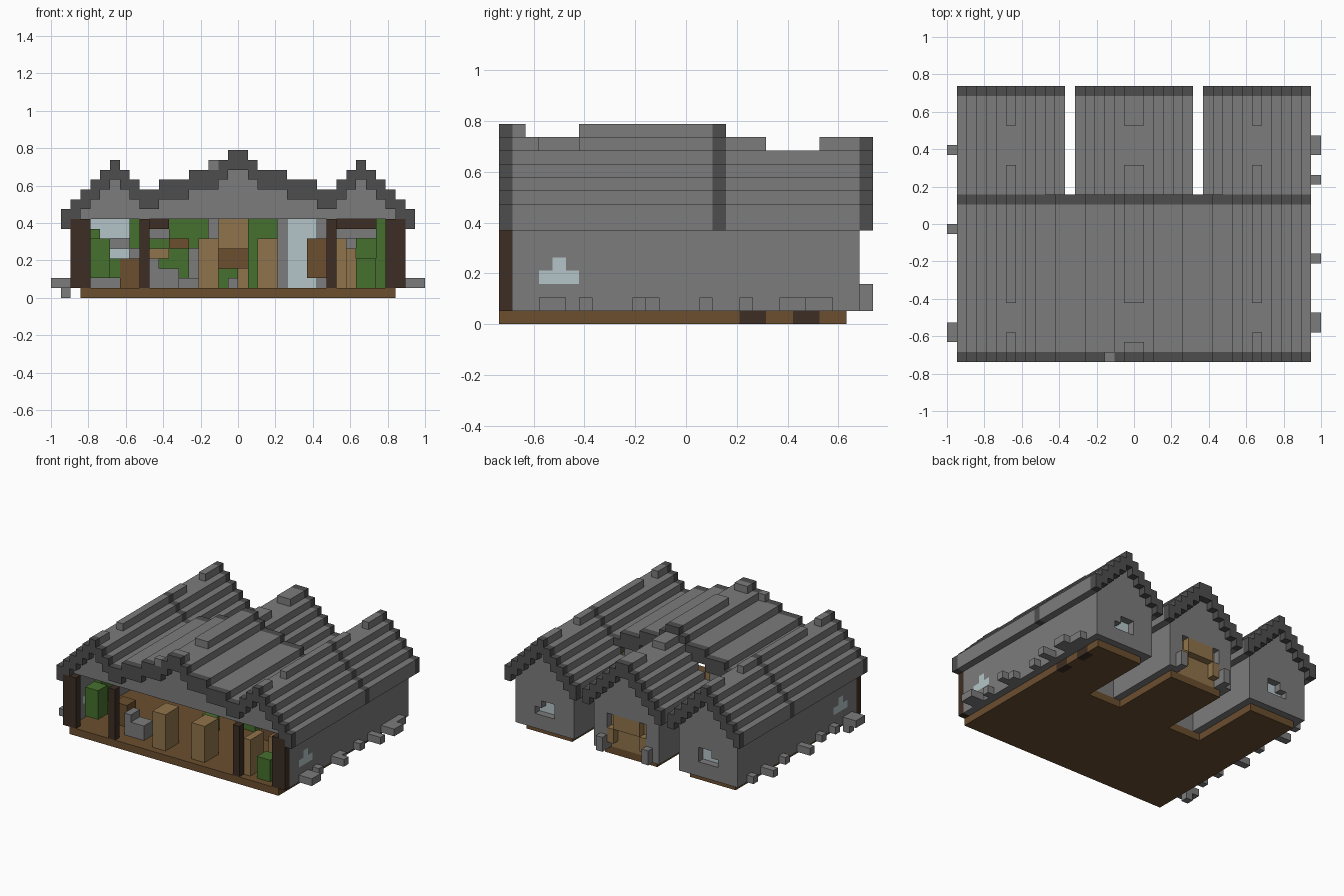
import bpy, bmesh
from mathutils import Vector

UNIT = 2 / 38
WIDE, DEEP = 38, 28
COLOURS = {
    "stone": (.2, .2, .2), "dark_stone": (.076, .076, .076),
    "plank": (.145, .077, .028), "light_wood": (.28, .175, .07),
    "dark_wood": (.048, .027, .017), "leaf": (.062, .16, .027),
    "glass": (.46, .56, .58),
}
MATS = {}


def make_materials():
    for name, rgb in COLOURS.items():
        mat = bpy.data.materials.new(name)
        mat.use_nodes = True
        mat.diffuse_color = (*rgb, 1)
        shader = next(n for n in mat.node_tree.nodes if n.type == "BSDF_PRINCIPLED")
        shader.inputs["Base Color"].default_value = (*rgb, 1)
        shader.inputs["Roughness"].default_value = .9
        MATS[name] = mat


def fill(cells, mat, x, y, z, mirror=False):
    """Fill half-open ranges of the block grid; mat None removes blocks."""
    for i in range(*x):
        for j in range(*y):
            for k in range(*z):
                for c in ({i, WIDE - 1 - i} if mirror else {i}):
                    if mat:
                        cells[c, j, k] = mat
                    else:
                        cells.pop((c, j, k), None)


def build(name, cells):
    """Turn a set of blocks into one mesh made of its exposed faces only."""
    bm = bmesh.new()
    verts = {}
    used = sorted(set(cells.values()))
    for cell, mat in cells.items():
        for axis in range(3):
            for side in (0, 1):
                beside = list(cell)
                beside[axis] += 2 * side - 1
                if tuple(beside) in cells:
                    continue
                a, b = (axis + 1) % 3, (axis + 2) % 3
                ring = []
                for da, db in ((0, 0), (1, 0), (1, 1), (0, 1)):
                    p = list(cell)
                    p[axis] += side
                    p[a] += da
                    p[b] += db
                    key = tuple(p)
                    if key not in verts:
                        at = Vector(key) - Vector((WIDE / 2, DEEP / 2, 0))
                        verts[key] = bm.verts.new(at * UNIT)
                    ring.append(verts[key])
                if not side:
                    ring.reverse()
                face = bm.faces.new(ring)
                face.material_index = used.index(mat)
    bmesh.ops.dissolve_limit(bm, angle_limit=.01, verts=bm.verts[:],
                             edges=bm.edges[:], delimit={"MATERIAL"})
    mesh = bpy.data.meshes.new(name)
    bm.to_mesh(mesh)
    bm.free()
    for mat in used:
        mesh.materials.append(MATS[mat])
    obj = bpy.data.objects.new(name, mesh)
    bpy.context.collection.objects.link(obj)


def main_height(x):
    """Roof top over the wide hall: a middle gable between two side gables."""
    x = min(x, WIDE - 1 - x)
    side = 14 - abs(x - 6)
    middle = 15 if x == 18 else 14 if x == 17 else 13 if x > 13 else 12 if x > 10 else 11
    return max(side, middle) if x > 8 else side


def wing_height(x):
    """Roof top over the three rear wings; zero in the gaps between them."""
    x = min(x, WIDE - 1 - x)
    return 14 - abs(x - 6) if x < 12 else x - 4 if x > 12 else 0


def roof():
    cells = {}
    for x in range(1, WIDE - 1):
        for y in range(DEEP):
            top = main_height(x) if y < 17 else wing_height(x)
            if not top:
                continue
            mat = "dark_stone" if y in (0, 16, 27) else "stone"
            fill(cells, mat, (x, x + 1), (y, y + 1), (top - 2, top))
    # weathered gaps in the ridges
    fill(cells, None, (18, 19), (2, 6), (14, 15), True)
    fill(cells, None, (18, 19), (20, 24), (13, 14), True)
    fill(cells, None, (6, 7), (3, 6), (13, 14), True)
    fill(cells, None, (6, 7), (20, 24), (13, 14), True)
    fill(cells, "stone", (16, 17), (0, 1), (13, 14))
    build("roof", cells)


def gables():
    front, rear, inner = {}, {}, {}
    for x in range(2, WIDE - 2):
        fill(front, "stone", (x, x + 1), (1, 2), (8, main_height(x) - 1))
        if wing_height(x) > 9:
            fill(rear, "stone", (x, x + 1), (26, 27), (8, wing_height(x) - 1))
        else:
            fill(inner, "stone", (x, x + 1), (15, 16), (8, main_height(x) - 1))
    build("front_gable", front)
    build("rear_gables", rear)
    build("inner_gables", inner)


def walls():
    cells = {}
    full = (1, 8)
    fill(cells, "stone", (2, 3), (1, 27), full, True)        # outer sides
    fill(cells, "stone", (10, 11), (15, 27), full, True)     # side wing inner walls
    fill(cells, "stone", (14, 15), (15, 27), full, True)     # middle wing walls
    fill(cells, "stone", (11, 14), (15, 16), full, True)     # back of the gaps
    fill(cells, "stone", (3, 10), (26, 27), full, True)      # side wing ends
    fill(cells, "stone", (15, 19), (26, 27), full, True)     # middle wing end
    # rear windows with a small step on top
    fill(cells, None, (5, 8), (26, 27), (3, 5), True)
    fill(cells, "glass", (5, 8), (25, 26), (3, 5), True)
    fill(cells, "stone", (5, 6), (26, 27), (4, 5), True)
    # side windows
    fill(cells, "glass", (2, 3), (3, 6), (3, 4), True)
    fill(cells, "glass", (2, 3), (4, 5), (4, 5), True)
    # rear doorway
    fill(cells, None, (16, 19), (26, 27), (1, 6), True)
    # pale panes inside
    fill(cells, "glass", (24, 27), (14, 15), full)
    fill(cells, "glass", (4, 8), (24, 25), (6, 8))
    build("walls", cells)


def posts():
    cells = {}
    full = (1, 8)
    fill(cells, "dark_wood", (2, 4), (0, 1), full, True)
    fill(cells, "dark_wood", (9, 10), (0, 1), full, True)
    for y in (8, 14, 25, 26):
        fill(cells, "dark_wood", (2, 3), (y, y + 1), full, True)
    for x in (10, 14):
        fill(cells, "dark_wood", (x, x + 1), (25, 27), full, True)
    build("posts", cells)


def floor():
    cells = {}
    level = (0, 1)
    fill(cells, "plank", (3, 19), (0, 16), level, True)
    fill(cells, "plank", (3, 10), (16, 26), level, True)
    fill(cells, "plank", (15, 19), (16, 26), level, True)
    for y in (18, 22):
        fill(cells, "dark_wood", (34, 35), (y, y + 2), level)
    build("floor", cells)


def door():
    cells = {}
    fill(cells, "light_wood", (16, 19), (25, 26), (1, 6), True)
    fill(cells, "light_wood", (17, 19), (25, 26), (6, 8), True)
    fill(cells, "plank", (17, 20), (24, 25), (3, 5))
    fill(cells, "light_wood", (17, 19), (26, 27), (4, 6), True)
    fill(cells, "light_wood", (16, 17), (26, 27), (2, 4), True)
    fill(cells, "stone", (15, 16), (27, 28), (1, 3), True)
    build("rear_door", cells)


def furniture():
    cells = {}
    for x, wide in ((15, 2), (21, 2), (29, 1)):
        fill(cells, "light_wood", (x, x + wide), (1, 4), (1, 6))
    fill(cells, "light_wood", (30, 31), (5, 7), (1, 5))
    fill(cells, "plank", (7, 9), (4, 6), (1, 4))
    fill(cells, "plank", (26, 28), (9, 10), (2, 6))
    fill(cells, "plank", (12, 14), (9, 10), (5, 6))
    fill(cells, "light_wood", (10, 12), (8, 10), (4, 5))
    fill(cells, "dark_wood", (10, 12), (4, 5), (7, 8))
    fill(cells, "dark_wood", (29, 33), (4, 5), (7, 8))
    build("furniture", cells)


def rubble():
    cells = {}
    fill(cells, "stone", (10, 13), (2, 4), (1, 3))
    fill(cells, "stone", (10, 11), (2, 4), (3, 4))
    fill(cells, "stone", (13, 15), (4, 5), (1, 2))
    fill(cells, "stone", (29, 33), (6, 7), (6, 7))
    fill(cells, "stone", (4, 7), (6, 7), (1, 2))
    fill(cells, "stone", (18, 19), (8, 9), (1, 2))
    build("inner_rubble", cells)


def plants():
    cells = {}
    fill(cells, "leaf", (4, 6), (2, 4), (2, 6))
    fill(cells, "leaf", (4, 5), (4, 7), (2, 7))
    fill(cells, "leaf", (6, 8), (4, 5), (2, 4))
    fill(cells, "leaf", (8, 9), (7, 8), (5, 8))
    fill(cells, "leaf", (12, 16), (11, 12), (5, 8))
    fill(cells, "leaf", (10, 14), (12, 13), (2, 6))
    fill(cells, "leaf", (17, 19), (9, 10), (1, 3))
    fill(cells, "leaf", (20, 23), (12, 13), (1, 8))
    fill(cells, "leaf", (31, 33), (1, 3), (1, 4))
    fill(cells, "leaf", (33, 34), (3, 6), (1, 8))
    fill(cells, "leaf", (31, 33), (7, 8), (3, 6))
    build("plants", cells)


def edging():
    """Loose stones along the foot of the side walls."""
    cells = {}
    for y in (3, 4, 6, 10, 11, 15, 18, 21, 23, 24):
        fill(cells, "stone", (36, 37), (y, y + 1), (1, 2))
    for y in (3, 4, 10, 18, 21, 22):
        fill(cells, "stone", (36, 38), (y, y + 1), (1, 2))
    for y in (2, 3, 13, 21):
        fill(cells, "stone", (0, 2), (y, y + 1), (1, 2))
    for y in (6, 9, 17, 24):
        fill(cells, "stone", (1, 2), (y, y + 1), (1, 2))
    fill(cells, "stone", (1, 2), (3, 4), (0, 1))
    build("edging_stones", cells)


cube = bpy.data.objects.get("Cube")
if cube:
    bpy.data.objects.remove(cube, do_unlink=True)
make_materials()
for part in (roof, gables, walls, posts, floor, door, furniture, rubble, plants, edging):
    part()
